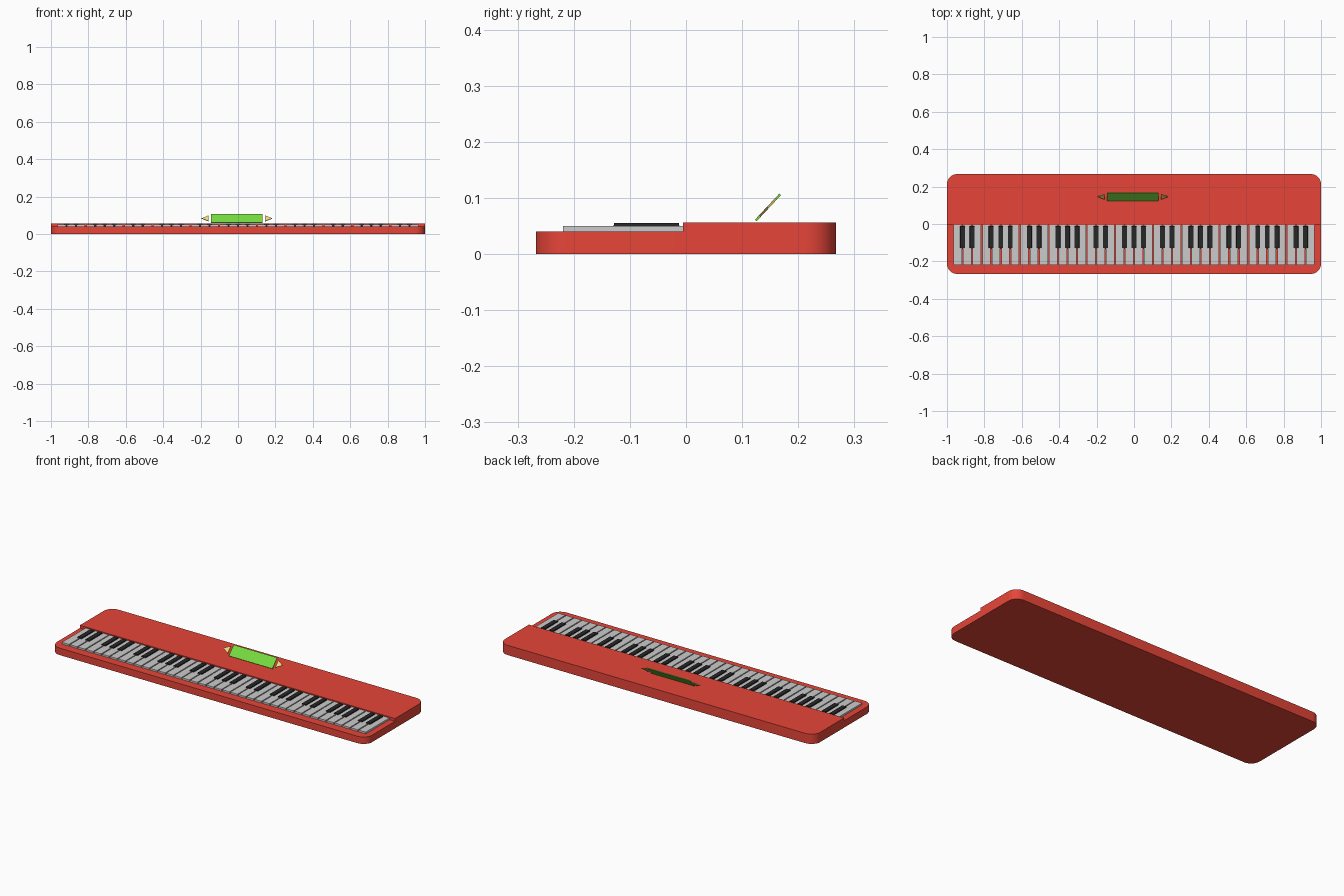
import bpy, bmesh, math
from mathutils import Matrix, Vector

if "Cube" in bpy.data.objects:
    bpy.data.objects.remove(bpy.data.objects["Cube"])


def material(name, rgb):
    m = bpy.data.materials.new(name)
    m.diffuse_color = (*rgb, 1)
    m.use_nodes = True
    m.node_tree.nodes["Principled BSDF"].inputs["Base Color"].default_value = m.diffuse_color
    return m


def finish(bm, name, mat=None):
    bmesh.ops.recalc_face_normals(bm, faces=bm.faces)
    me = bpy.data.meshes.new(name)
    bm.to_mesh(me)
    bm.free()
    ob = bpy.data.objects.new(name, me)
    bpy.context.collection.objects.link(ob)
    if mat:
        me.materials.append(mat)
    return ob


def prism(bm, outline, z0, z1):
    face = bm.faces.new([bm.verts.new((x, y, z0)) for x, y in outline])
    ext = bmesh.ops.extrude_face_region(bm, geom=[face], use_keep_orig=True)
    verts = [g for g in ext["geom"] if isinstance(g, bmesh.types.BMVert)]
    bmesh.ops.translate(bm, verts=verts, vec=(0, 0, z1 - z0))
    return verts


def rect(x0, x1, y0, y1):
    return [(x0, y0), (x1, y0), (x1, y1), (x0, y1)]


red = material("red", (0.80, 0.06, 0.04))
black = material("black", (0.02, 0.02, 0.02))
green = material("green", (0.18, 0.70, 0.05))
yellow = material("yellow", (0.90, 0.72, 0.20))

# Body: rounded slab whose rear half is raised one step
HALF_Y, R, STEP_Y, DECK_Z, TOP_Z = 0.267, 0.055, -0.005, 0.04, 0.056
outline = []
for sx, sy, start in ((1, 1, 0), (-1, 1, 90), (-1, -1, 180), (1, -1, 270)):
    for i in range(9):
        a = math.radians(start + i * 90 / 8)
        outline.append((sx * (1 - R) + R * math.cos(a),
                        sy * (HALF_Y - R) + R * math.sin(a)))
bm = bmesh.new()
prism(bm, outline, 0, DECK_Z)
bmesh.ops.bisect_plane(bm, geom=bm.verts[:] + bm.edges[:] + bm.faces[:],
                       plane_co=(0, STEP_Y, 0), plane_no=(0, 1, 0))
bmesh.ops.recalc_face_normals(bm, faces=bm.faces)
rear = [f for f in bm.faces if f.normal.z > 0.9 and f.calc_center_median().y > STEP_Y]
ext = bmesh.ops.extrude_face_region(bm, geom=rear)
bmesh.ops.translate(bm, vec=(0, 0, TOP_Z - DECK_Z),
                    verts=[g for g in ext["geom"] if isinstance(g, bmesh.types.BMVert)])
body = finish(bm, "body", red)
bpy.context.view_layer.objects.active = body
body.select_set(True)
bpy.ops.object.shade_smooth_by_angle(angle=math.radians(30))
body.select_set(False)

# White keys
COUNT, LEFT = 38, -0.967
PITCH = -2 * LEFT / COUNT
GAP = 0.003
bm = bmesh.new()
for i in range(COUNT):
    x = LEFT + i * PITCH
    prism(bm, rect(x + GAP, x + PITCH - GAP, -0.219, STEP_Y), DECK_Z, 0.05)
finish(bm, "white_keys")

# Black keys in groups of two and three, with slightly tapered tops
bm = bmesh.new()
for i in range(1, COUNT):
    if i % 7 in (0, 3):
        continue
    x = LEFT + i * PITCH
    top = prism(bm, rect(x - 0.0145, x + 0.0145, -0.131, -0.01), DECK_Z, 0.0555)
    for v in top:
        v.co.x += 0.002 if v.co.x < x else -0.002
        v.co.y += 0.003 if v.co.y < -0.07 else -0.003
finish(bm, "black_keys", black)

# Tilted display with an arrow at each side, built flat then leaned back
CX = -0.006
tilt = Matrix.Translation((CX, 0.146, 0.083)) @ Matrix.Rotation(math.radians(47), 4, "X")
bm = bmesh.new()
prism(bm, rect(-0.138, 0.138, -0.032, 0.032), -0.002, 0.002)
bm.transform(tilt)
finish(bm, "display_panel", green)

for name, s in (("left_arrow", -1), ("right_arrow", 1)):
    bm = bmesh.new()
    prism(bm, [(s * 0.151, -0.021), (s * 0.188, 0), (s * 0.151, 0.021)], -0.002, 0.002)
    bm.transform(tilt)
    finish(bm, name, yellow)
